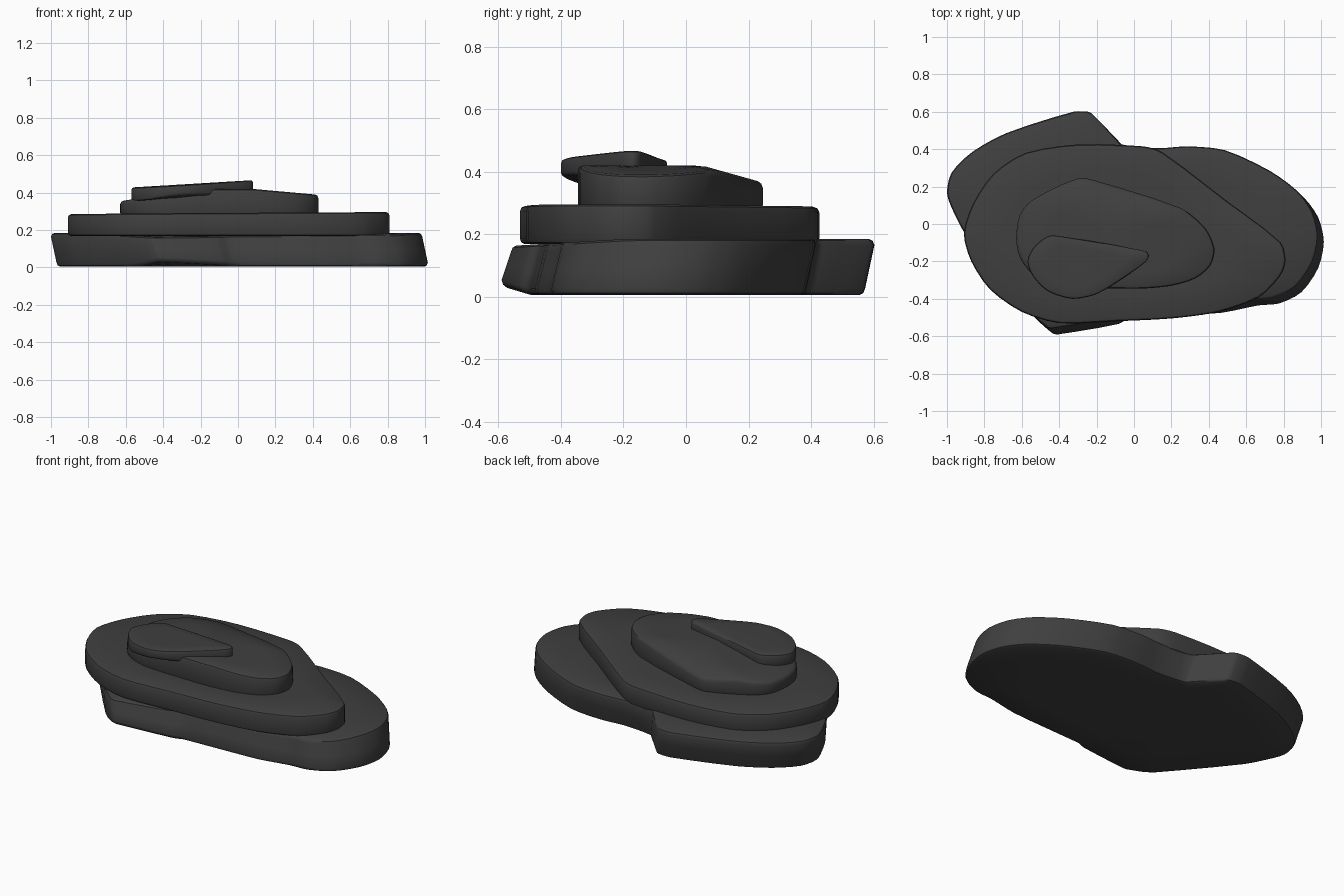
import bpy, bmesh
from mathutils import Vector

if "Cube" in bpy.data.objects:
    bpy.data.objects.remove(bpy.data.objects["Cube"])

stone = bpy.data.materials.new("dark_stone")
stone.diffuse_color = (0.05, 0.05, 0.05, 1)
stone.use_nodes = True
stone.node_tree.nodes["Principled BSDF"].inputs["Base Color"].default_value = stone.diffuse_color


def smooth_outline(pts, n=3):
    # gentle cardinal spline through a closed outline
    out, m = [], len(pts)
    P = [Vector(p) for p in pts]
    for i in range(m):
        a, b, c, d = P[i - 1], P[i], P[(i + 1) % m], P[(i + 2) % m]
        L = (c - b).length
        t0 = (c - a).normalized() * L * 0.8
        t1 = (d - b).normalized() * L * 0.8
        for k in range(n):
            t = k / n
            out.append(b * (2*t**3 - 3*t**2 + 1) + t0 * (t**3 - 2*t**2 + t)
                       + c * (-2*t**3 + 3*t**2) + t1 * (t**3 - t**2))
    return out


def slab(name, pts, bottom, top, centre, lean=(0, 0), r=0.018):
    # stacked rings: (height fraction, rounding offset in z, inset, scale)
    ring = smooth_outline(pts)
    c, lean = Vector(centre), Vector(lean)
    rows = [(0, 0, r, .35), (0, 0, r, .7), (0, 0, r, 1), (0, .3*r, .3*r, 1), (0, r, 0, 1),
            (.5, 0, 0, 1),
            (1, -r, 0, 1), (1, -.3*r, .3*r, 1), (1, 0, r, 1), (1, 0, r, .7), (1, 0, r, .35)]
    bm = bmesh.new()

    def vert(p, f, dz):
        z0, z1 = bottom(p.x, p.y), top(p.x, p.y)
        q = p + lean * (f - 0.5)
        return bm.verts.new((q.x, q.y, z0 + (z1 - z0) * f + dz))

    loops = []
    for f, dz, inset, s in rows:
        loops.append([vert(c + (p - c - (p - c).normalized() * inset) * s, f, dz)
                      for p in ring])
    n = len(ring)
    for a, b in zip(loops, loops[1:]):
        for i in range(n):
            j = (i + 1) % n
            bm.faces.new((a[i], a[j], b[j], b[i]))
    lo, hi = vert(c, 0, 0), vert(c, 1, 0)
    for i in range(n):
        j = (i + 1) % n
        bm.faces.new((lo, loops[0][j], loops[0][i]))
        bm.faces.new((hi, loops[-1][i], loops[-1][j]))
    bmesh.ops.recalc_face_normals(bm, faces=bm.faces)
    me = bpy.data.meshes.new(name)
    bm.to_mesh(me)
    bm.free()
    me.materials.append(stone)
    ob = bpy.data.objects.new(name, me)
    bpy.context.collection.objects.link(ob)
    bpy.context.view_layer.objects.active = ob
    bpy.ops.object.select_all(action='DESELECT')
    ob.select_set(True)
    bpy.ops.object.shade_smooth_by_angle(angle=0.7)
    return ob


# broad base slab with angular blocks at back left and front left
slab("base_slab",
     [(1, -.08), (.97, .05), (.89, .16), (.74, .27), (.5, .38), (.3, .4), (.14, .39),
      (-.05, .41), (-.08, .44), (-.21, .575), (-.23, .585), (-.31, .585), (-.67, .47),
      (-.85, .37), (-.96, .26), (-.985, .15), (-.95, .05), (-.88, -.08), (-.56, -.47),
      (-.45, -.57), (-.42, -.575), (-.1, -.52), (-.04, -.49), (.1, -.48), (.45, -.46),
      (.65, -.42), (.76, -.41), (.88, -.35), (.97, -.22)],
     lambda x, y: 0.005 + max(0, -y - .48) * .3,
     lambda x, y: .185 - max(0, -y - .2) * .06,
     (-.1, 0), (-.03, .03), .02)

# second layer
slab("second_slab",
     [(.81, -.2), (.785, -.1), (.5, .12), (.15, .385), (.05, .415), (-.3, .425),
      (-.58, .38), (-.75, .27), (-.86, .11), (-.91, -.05), (-.87, -.2), (-.77, -.35),
      (-.6, -.47), (-.4, -.53), (-.1, -.52), (.2, -.505), (.45, -.47), (.67, -.39),
      (.78, -.28)],
     lambda x, y: .168, lambda x, y: .29 + .006 * x - .004 * y, (-.1, -.05))

# third layer with sloping top
slab("third_slab",
     [(.43, -.13), (.38, -.02), (.25, .085), (-.2, .23), (-.3, .245), (-.54, .13),
      (-.61, .05), (-.63, -.08), (-.61, -.18), (-.54, -.27), (-.4, -.33), (-.1, -.345),
      (.05, -.345), (.2, -.33), (.33, -.29), (.41, -.22)],
     lambda x, y: .275,
     lambda x, y: min(.42, .42 - .28 * (y - .05), .42 - .09 * (x - .08),
                      .355 + .14 * (x + .63)),
     (-.12, -.08))

# small tilted cap
slab("cap_stone",
     [(.08, -.17), (.06, -.145), (-.43, -.06), (-.48, -.075), (-.54, -.13), (-.57, -.2),
      (-.54, -.28), (-.46, -.36), (-.33, -.4), (-.2, -.375), (-.06, -.29), (.06, -.205)],
     lambda x, y: .355 + .08 * (x + .55) + max(0, -y - .34) * .2,
     lambda x, y: .465 + .06 * (x - .05) - max(0, -y - .2) * .02,
     (-.3, -.22), r=.012)
